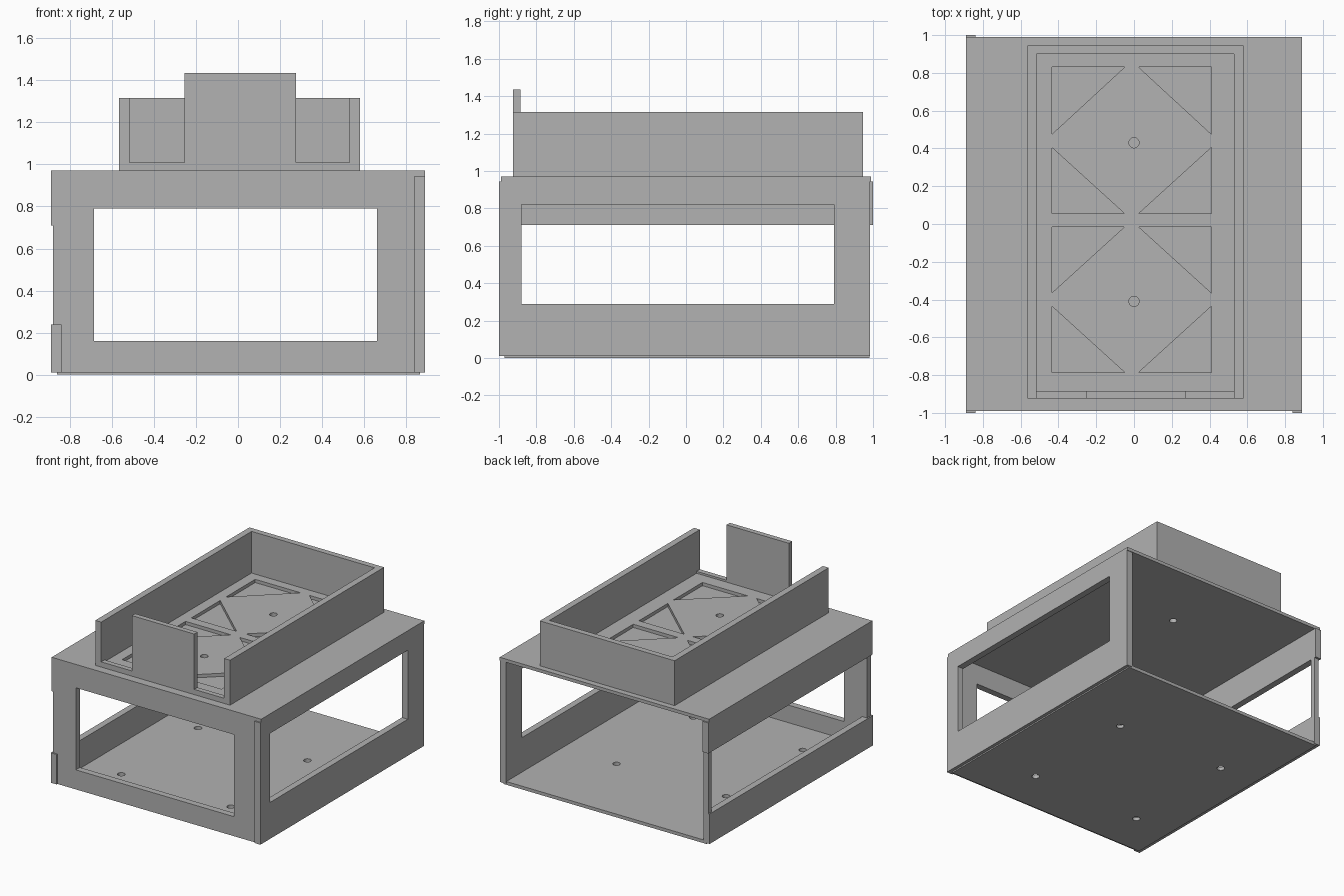
import bpy, bmesh, math

if "Cube" in bpy.data.objects:
    bpy.data.objects.remove(bpy.data.objects["Cube"])

grey = bpy.data.materials.new("plain grey")
grey.diffuse_color = (0.445, 0.445, 0.445, 1)
grey.use_nodes = True
grey.node_tree.nodes["Principled BSDF"].inputs["Base Color"].default_value = grey.diffuse_color


def rect(u0, u1, v0, v1):
    return [(u0, v0), (u1, v0), (u1, v1), (u0, v1)]


def circle(u, v, r=0.027, n=24):
    return [(u + r * math.cos(2 * math.pi * i / n),
             v + r * math.sin(2 * math.pi * i / n)) for i in range(n)]


def plate(name, loops, axis, lo, hi):
    """Outline (first loop) with cut-outs, extruded from lo to hi along axis."""
    cu = bpy.data.curves.new(name + "_profile", 'CURVE')
    cu.dimensions, cu.fill_mode = '2D', 'BOTH'
    cu.extrude = (hi - lo) / 2
    for loop in loops:
        s = cu.splines.new('POLY')
        s.points.add(len(loop) - 1)
        for p, (u, v) in zip(s.points, loop):
            p.co = (u, v, 0, 1)
        s.use_cyclic_u = True
    tmp = bpy.data.objects.new(name + "_profile", cu)
    bpy.context.collection.objects.link(tmp)
    dg = bpy.context.evaluated_depsgraph_get()
    me = bpy.data.meshes.new_from_object(tmp.evaluated_get(dg))
    bpy.data.objects.remove(tmp)
    bm = bmesh.new()
    bm.from_mesh(me)
    mid = (lo + hi) / 2
    for vert in bm.verts:
        u, v, w = vert.co
        w += mid
        vert.co = {'x': (w, u, v), 'y': (u, w, v), 'z': (u, v, w)}[axis]
    bmesh.ops.remove_doubles(bm, verts=bm.verts, dist=1e-5)
    bmesh.ops.recalc_face_normals(bm, faces=bm.faces)
    for f in bm.faces:
        f.smooth = False
    bm.to_mesh(me)
    bm.free()
    me.name = name
    me.materials.clear()
    me.materials.append(grey)
    ob = bpy.data.objects.new(name, me)
    bpy.context.collection.objects.link(ob)
    return ob


# Base plate with four screw holes
plate("base_plate", [rect(-0.86, 0.865, -0.97, 0.98)] +
      [circle(x, y) for x in (-0.55, 0.38) for y in (-0.63, 0.30)],
      'z', 0, 0.025)

# Front and right panels with windows
plate("front_panel", [rect(-0.84, 0.84, 0.01, 0.945),
                      rect(-0.685, 0.66, 0.16, 0.79)], 'y', -0.99, -0.94)
plate("right_panel", [rect(-1.0, 0.985, 0.01, 0.945),
                      rect(-0.88, 0.79, 0.29, 0.82)], 'x', 0.84, 0.89)

# Left side: two offset rails joined by slim posts
plate("left_lower_rail", [rect(-1.0, 0.985, 0.01, 0.24)], 'x', -0.89, -0.84)
plate("left_upper_rail", [rect(-0.99, 1.0, 0.71, 0.945)], 'x', -0.89, -0.84)
for name, y0, y1 in (("left_front_post", -0.99, -0.94),
                     ("left_back_post", 0.95, 0.985)):
    plate(name, [rect(y0, y1, 0.24, 0.71)], 'x', -0.88, -0.84)

# Top plate with two through holes
top_holes = [circle(0, 0.43), circle(0, -0.41)]
plate("top_plate", [rect(-0.89, 0.89, -0.99, 0.99)] + top_holes,
      'z', 0.945, 0.97)

# Tray floor with eight triangular pockets
pockets = []
for corner, tip in ((0.83, 0.475), (0.055, 0.405),
                    (-0.015, -0.365), (-0.785, -0.435)):
    for s in (-1, 1):
        c = -0.0125
        pockets.append([(c + s * 0.4225, corner), (c + s * 0.0375, corner),
                        (c + s * 0.4225, tip)])
plate("tray_floor", [rect(-0.515, 0.53, -0.885, 0.90)] + top_holes + pockets,
      'z', 0.97, 0.995)

# Tray walls: sides and back as one U shape
plate("tray_walls", [[(-0.565, -0.925), (-0.515, -0.925), (-0.515, 0.90),
                      (0.53, 0.90), (0.53, -0.925), (0.58, -0.925),
                      (0.58, 0.945), (-0.565, 0.945)]], 'z', 0.97, 1.315)

# Front sill with raised centre tab
plate("tray_front_tab", [[(-0.515, 0.97), (0.53, 0.97), (0.53, 1.01),
                          (0.275, 1.01), (0.275, 1.435), (-0.255, 1.435),
                          (-0.255, 1.01), (-0.515, 1.01)]],
      'y', -0.925, -0.885)
